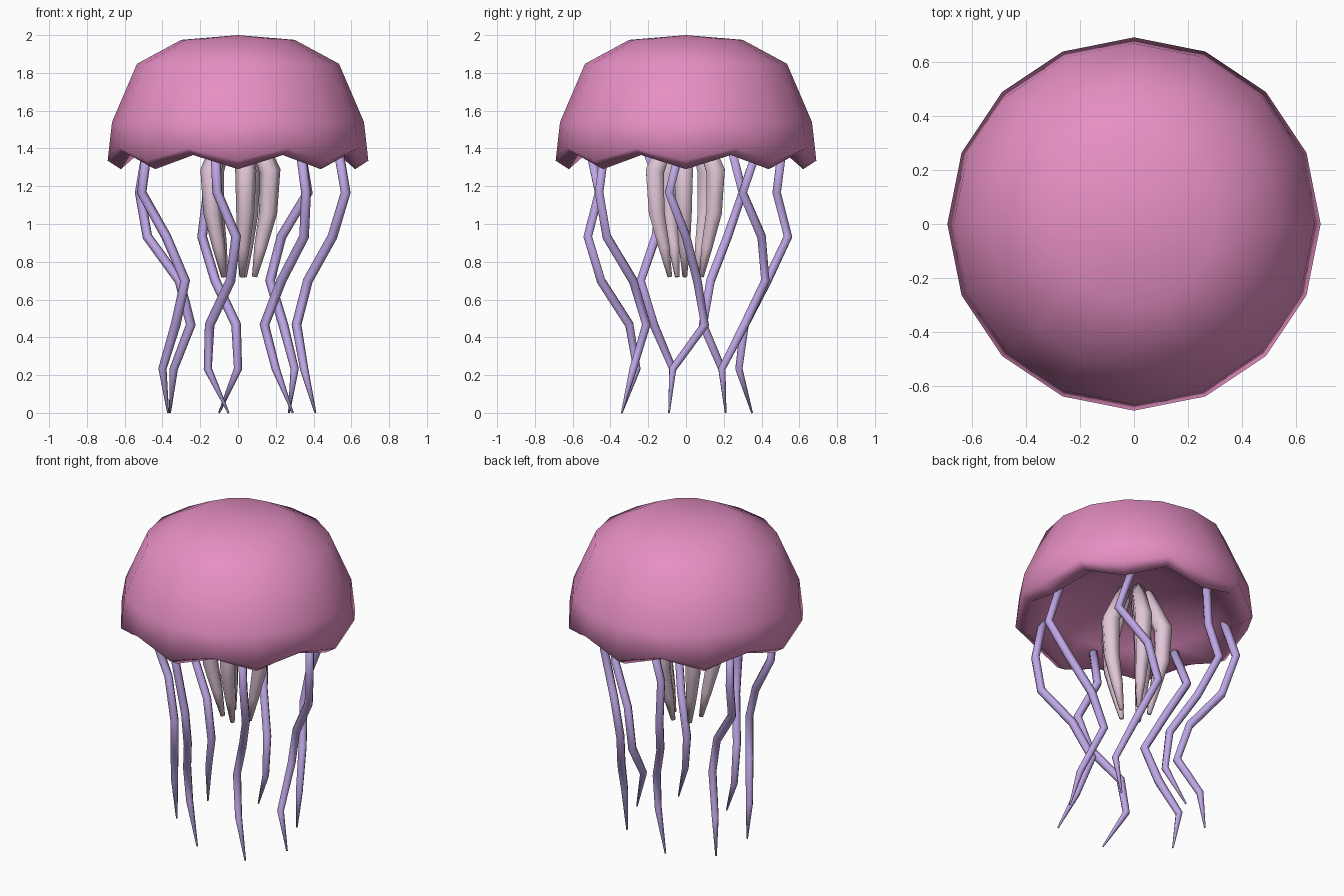
import bpy, bmesh, math
from mathutils import Vector

if "Cube" in bpy.data.objects:
    bpy.data.objects.remove(bpy.data.objects["Cube"], do_unlink=True)


def make_material(name, rgb):
    mat = bpy.data.materials.new(name)
    mat.use_nodes = True
    color = (*rgb, 1)
    mat.diffuse_color = color
    mat.node_tree.nodes["Principled BSDF"].inputs["Base Color"].default_value = color
    return mat


def finish(bm, name, mat):
    bmesh.ops.recalc_face_normals(bm, faces=bm.faces)
    for face in bm.faces:
        face.smooth = True
    mesh = bpy.data.meshes.new(name)
    bm.to_mesh(mesh)
    bm.free()
    mesh.materials.append(mat)
    obj = bpy.data.objects.new(name, mesh)
    bpy.context.collection.objects.link(obj)
    return obj


def bridge(bm, lower, upper):
    count = len(lower)
    for i in range(count):
        j = (i + 1) % count
        bm.faces.new((lower[i], lower[j], upper[j], upper[i]))


def tube(name, points, radii, mat, sides=6):
    """Tapered tube whose rings stand square to the path."""
    bm = bmesh.new()
    rings = []
    for i, point in enumerate(points):
        before, after = points[max(i - 1, 0)], points[min(i + 1, len(points) - 1)]
        turn = Vector((0, 0, -1)).rotation_difference(after - before)
        ring = []
        for k in range(sides):
            a = math.tau * k / sides
            ring.append(bm.verts.new(
                point + turn @ Vector((math.cos(a), math.sin(a), 0)) * radii[i]))
        rings.append(ring)
    for lower, upper in zip(rings, rings[1:]):
        bridge(bm, lower, upper)
    bm.faces.new(rings[0])
    bm.faces.new(rings[-1])
    return finish(bm, name, mat)


pink = make_material("bell pink", (0.79, 0.275, 0.55))
violet = make_material("tentacle violet", (0.51, 0.38, 0.78))
pale = make_material("arm pale pink", (0.76, 0.575, 0.685))

# Bell: (radius, height, scallop depth), outer crown to rim, then the underside
SIDES = 16
profile = [(0.30, 1.975, 0), (0.535, 1.848, 0), (0.667, 1.54, 0),
           (0.69, 1.40, 0.065), (0.62, 1.365, 0.075),
           (0.50, 1.43, 0), (0.28, 1.53, 0)]
bm = bmesh.new()
rings = []
for radius, height, scallop in profile:
    ring = []
    for k in range(SIDES):
        a = math.tau * k / SIDES
        drop = scallop if k % 2 == 0 else 0
        ring.append(bm.verts.new(
            (radius * math.cos(a), radius * math.sin(a), height - drop)))
    rings.append(ring)
for upper, lower in zip(rings, rings[1:]):
    bridge(bm, upper, lower)
for ring, height in ((rings[0], 2.0), (rings[-1], 1.57)):
    tip = bm.verts.new((0, 0, height))
    for i in range(SIDES):
        bm.faces.new((ring[i], ring[(i + 1) % SIDES], tip))
finish(bm, "bell", pink)

# Tentacles: x and y in hundredths at evenly spaced heights, top to tip
tentacles = {
    "left": ((53, 57, 50, 37, 31, 35, 41), (-3, -9, 0, 6, 10, -7, -9)),
    "back_left": ((33, 37, 23, 17, 24, 30, 27), (38, 30, 40, 42, 31, 19, 21)),
    "back": ((-12, -16, -19, -12, -1, 0, -10), (51, 48, 54, 43, 31, 28, 35)),
    "back_right": ((-48, -52, -48, -31, -25, -34, -36), (24, 30, 22, 13, 9, 19, 21)),
    "right": ((-48, -51, -38, -28, -33, -40, -37), (-21, -13, -16, -24, -17, -7, -9)),
    "front_right": ((-12, -11, -1, -4, -15, -16, -5), (-51, -46, -52, -45, -30, -26, -34)),
    "front_left": ((33, 36, 35, 23, 14, 20, 29), (-43, -46, -42, -28, -21, -28, -34)),
}
for side, (xs, ys) in tentacles.items():
    last = len(xs) - 1
    path = [Vector((x / 100, y / 100, 1.4 * (1 - i / last)))
            for i, (x, y) in enumerate(zip(xs, ys))]
    widths = [0.026] * (last - 1) + [0.022, 0.005]
    tube("tentacle_" + side, path, widths, violet)

# Five oral arms hanging from the middle: (distance from axis, height, thickness)
ARMS = 5
arm = [(0.07, 1.52, 0.04), (0.17, 1.28, 0.056), (0.16, 1.06, 0.048),
       (0.12, 0.88, 0.034), (0.088, 0.72, 0.014)]
for n in range(ARMS):
    a = math.tau * n / ARMS - 0.07
    path = [Vector((r * math.cos(a), r * math.sin(a), z)) for r, z, _ in arm]
    tube(f"oral_arm_{n + 1}", path, [w for _, _, w in arm], pale)
